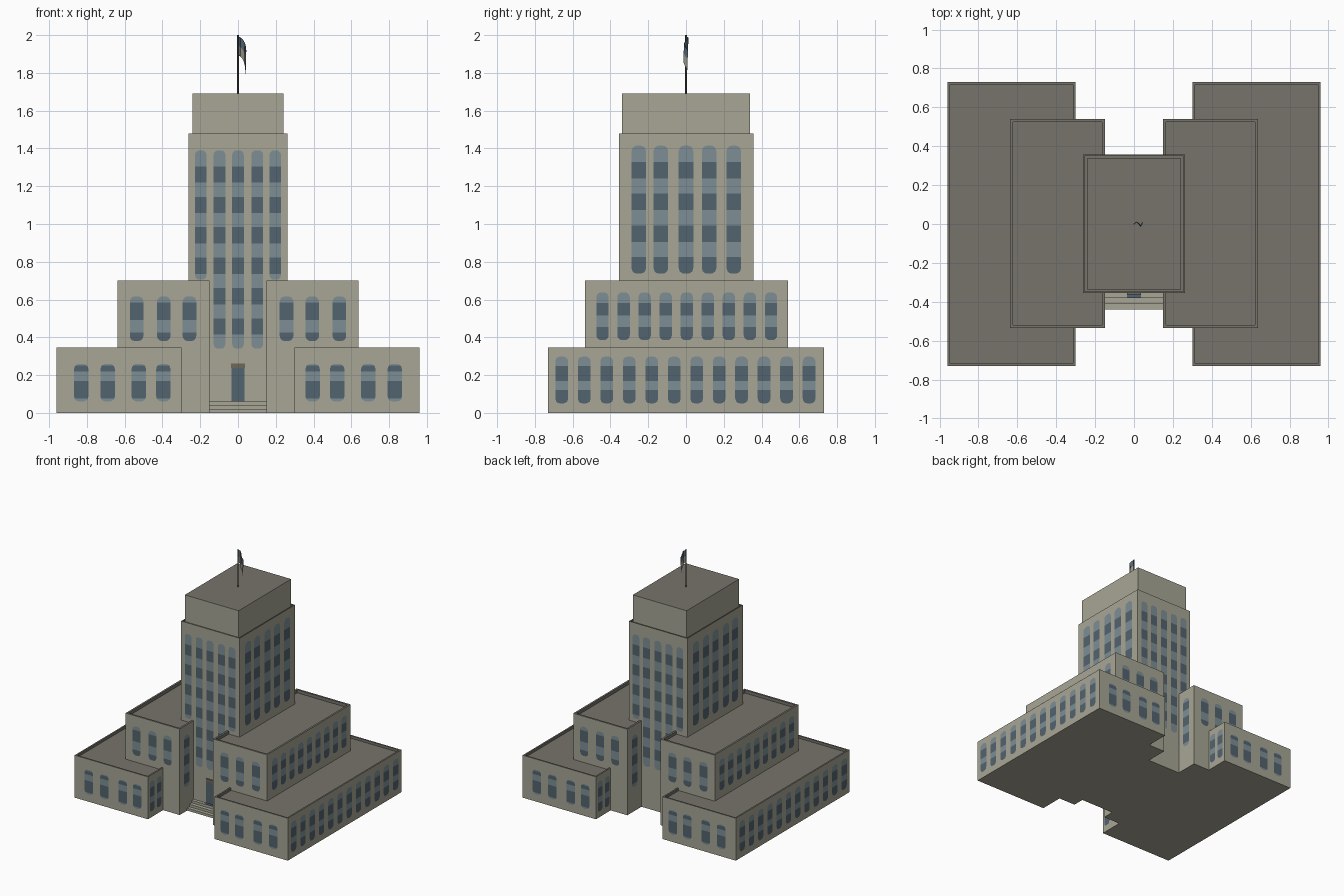
import bpy, bmesh, math
from mathutils import Vector

if "Cube" in bpy.data.objects:
    bpy.data.objects.remove(bpy.data.objects["Cube"])


def material(name, rgb):
    m = bpy.data.materials.new(name)
    m.diffuse_color = (*rgb, 1)
    m.use_nodes = True
    m.node_tree.nodes["Principled BSDF"].inputs["Base Color"].default_value = m.diffuse_color
    return m


STONE = material("stone", (0.39, 0.38, 0.30))
ROOF = material("roof grey", (0.185, 0.175, 0.15))
PANE = material("light glass", (0.205, 0.275, 0.30))
DARK = material("dark glass", (0.086, 0.125, 0.158))
LINTEL = material("bronze lintel", (0.16, 0.14, 0.10))
POLE = material("pole grey", (0.07, 0.075, 0.08))
FLAG = material("flag beige", (0.30, 0.30, 0.24))


def finish(name, bm, mats):
    me = bpy.data.meshes.new(name)
    bm.to_mesh(me)
    bm.free()
    for m in mats:
        me.materials.append(m)
    ob = bpy.data.objects.new(name, me)
    bpy.context.collection.objects.link(ob)
    return ob


def block(name, x0, x1, y0, y1, z0, z1, rim=0, depth=0, mats=(STONE, ROOF)):
    """Stone box; the top can be sunk behind a parapet and is roof coloured."""
    bm = bmesh.new()
    bmesh.ops.create_cube(bm, size=1)
    for v in bm.verts:
        v.co = ((x0 + x1) / 2 + v.co.x * (x1 - x0),
                (y0 + y1) / 2 + v.co.y * (y1 - y0),
                (z0 + z1) / 2 + v.co.z * (z1 - z0))
    bm.normal_update()
    top = next(f for f in bm.faces if f.normal.z > 0.9)
    if len(mats) > 1:
        top.material_index = 1
    if rim:
        bmesh.ops.inset_region(bm, faces=[top], thickness=rim)
        inner = bmesh.ops.extrude_face_region(bm, geom=[top])["geom"]
        bm.faces.remove(top)
        bmesh.ops.translate(bm, vec=(0, 0, -depth),
                            verts=[g for g in inner if isinstance(g, bmesh.types.BMVert)])
        for f in bm.faces:
            if min(v.co.z for v in f.verts) > z1 - depth - 0.001:
                f.material_index = 1
        bmesh.ops.recalc_face_normals(bm, faces=bm.faces)
    return finish(name, bm, mats)


def mirror_x(ob):
    mod = ob.modifiers.new("mirror", 'MIRROR')
    mod.use_axis = (True, False, False)


def windows(name, axis, plane, side, columns, width, z0, z1, darks):
    """Round-ended glass strips on a wall; rows inside the dark bands are dark."""
    bm = bmesh.new()
    r = width * 0.38
    out = Vector((side, 0, 0)) if axis == 'x' else Vector((0, side, 0))
    cuts = {z0, z1}
    for k in (0.12, 0.45, 1.0):
        cuts |= {z0 + r * k, z1 - r * k}
    for a, b in darks:
        cuts |= {z for z in (a, b) if z0 < z < z1}
    cuts = sorted(cuts)

    def half(z):
        t = min(z - z0, z1 - z) / r
        return width / 2 - (r * (1 - math.sqrt(max(0, 1 - (1 - t) ** 2))) if t < 1 else 0)

    def point(u, z):
        p = plane + side * 0.003
        return (p, u, z) if axis == 'x' else (u, p, z)

    for u in columns:
        rows = [(bm.verts.new(point(u - half(z), z)), bm.verts.new(point(u + half(z), z)))
                for z in cuts]
        for i in range(len(rows) - 1):
            f = bm.faces.new((rows[i][0], rows[i][1], rows[i + 1][1], rows[i + 1][0]))
            mid = (cuts[i] + cuts[i + 1]) / 2
            f.material_index = int(any(a < mid < b for a, b in darks))
            f.normal_update()
            if f.normal.dot(out) < 0:
                f.normal_flip()
    return finish(name, bm, (PANE, DARK))


def spread(a, b, n):
    return [a + (b - a) * i / (n - 1) for i in range(n)]


# Stepped masses: low wings, middle wings, tower and crown
mirror_x(block("low_wing", 0.30, 0.96, -0.73, 0.73, 0, 0.345, 0.018, 0.02))
mirror_x(block("middle_wing", 0.15, 0.637, -0.535, 0.54, 0, 0.70, 0.022, 0.025))
block("tower", -0.263, 0.263, -0.355, 0.358, 0, 1.48, 0.012, 0.012)
block("crown", -0.242, 0.242, -0.338, 0.338, 1.46, 1.692)

# Entrance steps, mat, door and lintel
for i in range(3):
    block(f"step_{i + 1}", -0.15, 0.15, -0.44 + 0.03 * i, -0.35,
          0.02 * i, 0.02 * (i + 1), mats=(STONE,))
block("door_mat", -0.036, 0.036, -0.38, -0.355, 0.06, 0.063, mats=(DARK,))
block("door", -0.034, 0.034, -0.36, -0.35, 0.06, 0.238, mats=(DARK,))
block("door_lintel", -0.036, 0.036, -0.362, -0.35, 0.238, 0.262, mats=(LINTEL,))

# Tower windows: three tall centre strips and two shorter outer ones per end
end_darks = [(0.414 + 0.161 * i, 0.50 + 0.161 * i) for i in range(6)]
for label, plane, s in (("front", -0.355, -1), ("back", 0.358, 1)):
    windows(f"tower_{label}_centre_windows", 'y', plane, s,
            (-0.098, 0, 0.102), 0.062, 0.34, 1.39, end_darks)
    windows(f"tower_{label}_outer_windows", 'y', plane, s,
            (-0.197, 0.197), 0.06, 0.705, 1.39, end_darks)
side_darks = [(0.737 + 0.168 * i, 0.825 + 0.168 * i) for i in range(4)]
mirror_x(windows("tower_side_windows", 'x', 0.263, 1,
                 (-0.25, -0.133, 0, 0.122, 0.253), 0.077, 0.737, 1.415, side_darks))

# Wing windows on the ends, the outer sides and the inner returns
for label, s, y_mid, y_low in (("front", -1, -0.535, -0.73), ("back", 1, 0.54, 0.73)):
    mirror_x(windows(f"middle_wing_{label}_windows", 'y', y_mid, s,
                     (0.257, 0.393, 0.537), 0.072, 0.38, 0.617,
                     [(0.493, 0.585), (0.38, 0.425)]))
    mirror_x(windows(f"low_wing_{label}_windows", 'y', y_low, s,
                     (0.395, 0.525, 0.69, 0.83), 0.077, 0.06, 0.26,
                     [(0.075, 0.17), (0.22, 0.25)]))
    mirror_x(windows(f"middle_wing_{label}_inner_window", 'x', 0.15, -1,
                     (s * 0.45,), 0.07, 0.20, 0.62,
                     [(0.23, 0.31), (0.38, 0.46), (0.52, 0.59)]))
    mirror_x(windows(f"low_wing_{label}_inner_windows", 'x', 0.30, -1,
                     (s * 0.59, s * 0.68), 0.06, 0.05, 0.295,
                     [(0.05, 0.122), (0.17, 0.245)]))
mirror_x(windows("middle_wing_side_windows", 'x', 0.637, 1,
                 spread(-0.442, 0.45, 9), 0.066, 0.385, 0.638,
                 [(0.385, 0.455), (0.515, 0.582)]))
mirror_x(windows("low_wing_side_windows", 'x', 0.96, 1,
                 spread(-0.658, 0.652, 12), 0.068, 0.05, 0.298,
                 [(0.05, 0.122), (0.17, 0.247)]))

# Flagpole
bm = bmesh.new()
bmesh.ops.create_cone(bm, cap_ends=True, segments=8, radius1=0.004, radius2=0.004, depth=0.32)
bmesh.ops.translate(bm, vec=(0, 0, 1.84), verts=bm.verts)
finish("flagpole", bm, (POLE,))

# Drooping flag: folded cloth, blue near the pole top and beige below
bm = bmesh.new()
N = 6
cols = []
for i in range(N + 1):
    t = i / N
    x = 0.044 * math.sin(t * math.pi * 0.62)
    y = 0.011 * math.sin(t * 9)
    cols.append([bm.verts.new((x * (1 - 0.1 * k), y - 0.003 * k,
                               1.995 - 0.10 * t ** 1.4 - 0.10 * k)) for k in (0, 0.5, 1)])
for a, b in zip(cols, cols[1:]):
    for k in range(2):
        f = bm.faces.new((a[k], a[k + 1], b[k + 1], b[k]))
        f.material_index = int(k == 1 or a[0].co.z < 1.93)
flag = finish("flag", bm, (DARK, FLAG))
flag.modifiers.new("cloth_thickness", 'SOLIDIFY').thickness = 0.002
